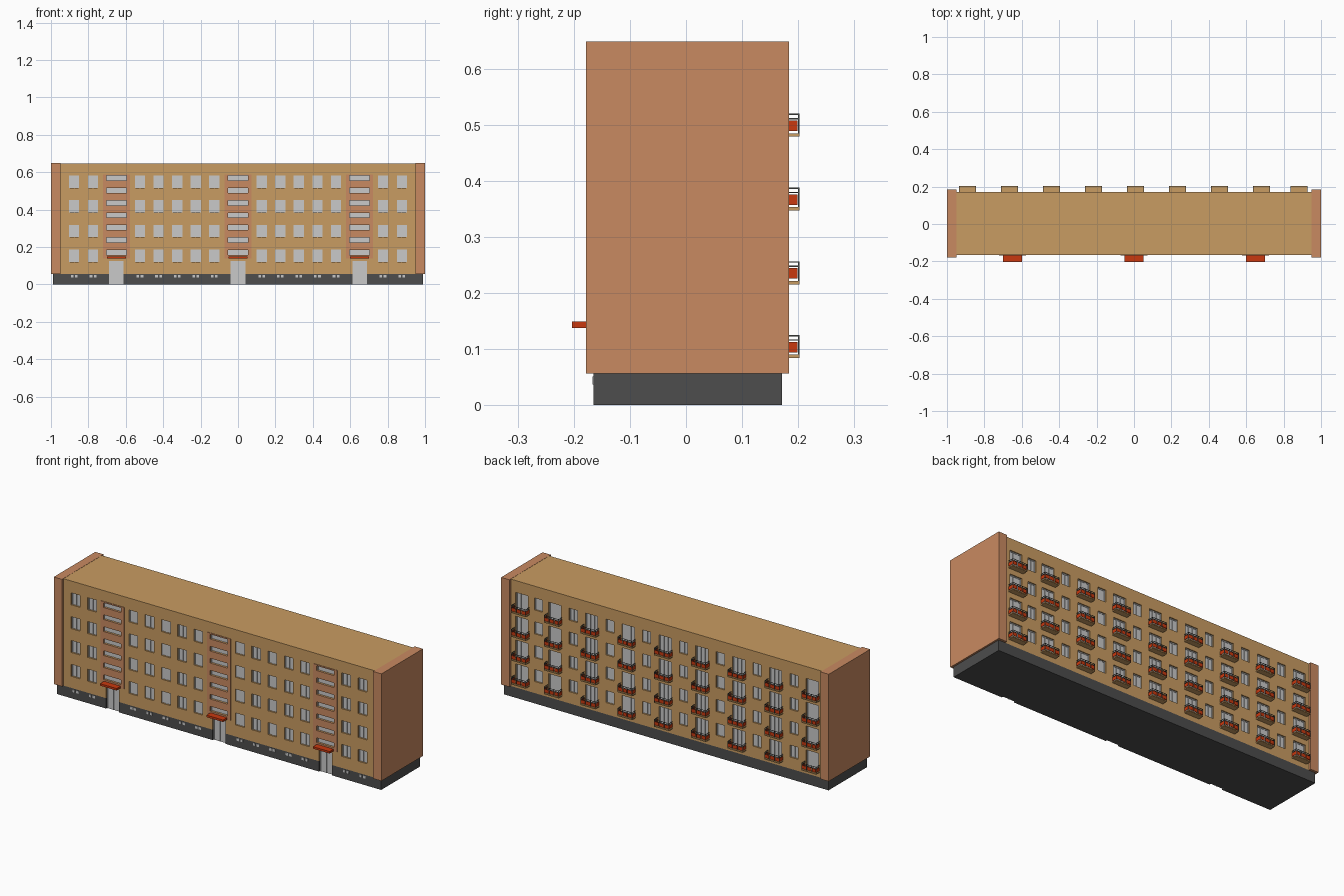
import bpy, bmesh
from mathutils import Vector

if "Cube" in bpy.data.objects:
    bpy.data.objects.remove(bpy.data.objects["Cube"])


def mat(name, r, g, b):
    lin = [(c / 255 / 12.92 if c < 11 else ((c / 255 + 0.055) / 1.055) ** 2.4) for c in (r, g, b)]
    m = bpy.data.materials.new(name)
    m.diffuse_color = (*lin, 1)
    m.use_nodes = True
    m.node_tree.nodes["Principled BSDF"].inputs["Base Color"].default_value = m.diffuse_color
    return m


TAN = mat("tan plaster", 201, 156, 98)
SALMON = mat("salmon plaster", 201, 138, 97)
DARK = mat("dark plinth", 77, 77, 77)
PALE = mat("pale glazing", 202, 202, 202)
RED = mat("red panels", 201, 57, 15)
RAIL = mat("railing grey", 78, 80, 76)


def boxes(name, material, items):
    """One object made from boxes (x0, x1, y0, y1, z0, z1)."""
    bm = bmesh.new()
    for x0, x1, y0, y1, z0, z1 in items:
        vs = bmesh.ops.create_cube(bm, size=1)["verts"]
        for v in vs:
            v.co = Vector((x0 if v.co.x < 0 else x1,
                           y0 if v.co.y < 0 else y1,
                           z0 if v.co.z < 0 else z1))
    bmesh.ops.recalc_face_normals(bm, faces=bm.faces)
    me = bpy.data.meshes.new(name)
    bm.to_mesh(me)
    bm.free()
    me.materials.append(material)
    ob = bpy.data.objects.new(name, me)
    bpy.context.collection.objects.link(ob)
    return ob


YF, YB = -0.165, 0.171           # facade planes
DEPTH = 0.012                    # window recess
STEP = 0.1315                    # storey height
stairs = [-0.65, 0, 0.65]
front_x = [s * x for s in (-1, 1) for x in (0.876, 0.775, 0.524, 0.425, 0.325, 0.226, 0.127)]
balcony_x = [-0.891, -0.666, -0.441, -0.217, 0.008, 0.233, 0.457, 0.681, 0.882]
back_x = [(a + b) / 2 for a, b in zip(balcony_x, balcony_x[1:])]

# openings: (x, half width, z0, z1, side, number of panes)
openings = []
for i in range(4):
    zc = 0.154 + STEP * i
    openings += [(x, 0.027, zc - 0.033, zc + 0.033, -1, 2) for x in front_x]
    openings += [(x, 0.025, zc - 0.033, zc + 0.033, 1, 2) for x in back_x]
    openings += [(x, 0.038, zc - 0.063, zc + 0.033, 1, 3) for x in balcony_x]
for s in stairs:
    openings += [(s, 0.053, 0.158 + 0.0662 * k, 0.184 + 0.0662 * k, -1, 3) for k in range(7)]
doors = [(s, 0.039, 0.0, 0.124, -1, 2) for s in stairs]

# main volumes
body = boxes("main_block", TAN, [(-0.96, 0.96, YF, YB, 0.057, 0.647)])
plinth = boxes("plinth", DARK, [(-0.99, 0.99, YF, YB, 0, 0.057)])
boxes("end_walls", SALMON, [(-1, -0.95, -0.178, 0.184, 0.057, 0.648),
                            (0.95, 1, -0.178, 0.184, 0.057, 0.648)])
stair_panels = boxes("stair_panels", SALMON,
                     [(s - 0.073, s + 0.073, YF - 0.003, YF + 0.003, 0.138, 0.588) for s in stairs])


# recess cutters, glazing and frames
def slab(o, near, far, grow=0.0):
    x, w, z0, z1, side, n = o
    face = YF if side < 0 else YB
    ys = sorted((face + side * near, face + side * far))
    return (x - w - grow, x + w + grow, *ys, z0 - grow, z1 + grow)


def cutter(name, items):
    ob = boxes(name, DARK, items)
    ob.hide_render = True
    return ob


def cut(target, tool):
    mod = target.modifiers.new("openings", 'BOOLEAN')
    mod.operation = 'DIFFERENCE'
    mod.solver = 'EXACT'
    mod.object = tool
    bpy.context.view_layer.objects.active = target
    bpy.ops.object.modifier_apply(modifier=mod.name)


door_cuts = [(s - 0.039, s + 0.039, YF - 0.02, YF + DEPTH, -0.02, 0.124) for s in stairs]
tool = cutter("opening_cutter", [slab(o, 0.02, -DEPTH) for o in openings] + door_cuts)
for target in (body, plinth, stair_panels):
    cut(target, tool)
bpy.data.objects.remove(tool)

boxes("window_glass", PALE, [slab(o, -DEPTH - 0.001, -DEPTH + 0.003) for o in openings])
boxes("entrance_doors", PALE, [slab(o, -DEPTH - 0.001, -DEPTH + 0.003) for o in doors])
bars = []
for x, w, z0, z1, side, n in openings + doors:
    for k in range(n + 1):       # jambs and mullions
        c = x - w + 0.002 + k * (2 * w - 0.004) / n
        bars.append(slab((c, 0.002, z0, z1, side, 1), -DEPTH, -DEPTH + 0.006))
    bars.append(slab((x, w, z1 - 0.004, z1, side, 1), -DEPTH, -DEPTH + 0.006))
boxes("window_frames", PALE, bars)

# basement vents in pairs under the front windows
boxes("basement_vents", PALE, [(x + d - 0.007, x + d + 0.007, YF - 0.002, YF + 0.002, 0.037, 0.051)
                               for x in front_x for d in (-0.011, 0.011)])

# entrance canopies
boxes("entrance_canopies", RED,
      [(s - 0.051, s + 0.051, -0.203, YF, 0.138, 0.149) for s in stairs])

# balconies: floor slab, railing and red panels
floors, rails, panels = [], [], []
Y1, T = 0.202, 0.0022
for bx in balcony_x:
    x0, x1 = bx - 0.045, bx + 0.045
    for i in range(4):
        z = 0.084 + STEP * i
        top = z + 0.041
        floors.append((x0, x1, YB - 0.002, Y1, z, z + 0.006))
        for k in range(4):       # front posts
            c = x0 + T / 2 + k * (x1 - x0 - T) / 3
            rails.append((c - T / 2, c + T / 2, Y1 - T, Y1, z + 0.006, top))
        for h in (top - T, z + 0.031):
            rails.append((x0, x1, Y1 - T, Y1, h, h + T))
            rails += [(a, a + T, YB, Y1, h, h + T) for a in (x0, x1 - T)]
        for k in range(3):       # front panels between posts
            a = x0 + k * 0.03
            panels.append((a + 0.003, a + 0.027, Y1 - 0.002, Y1 - 0.0005, z + 0.010, z + 0.029))
        panels += [(a, a + 0.0015, YB, Y1 - 0.003, z + 0.010, z + 0.029) for a in (x0, x1 - 0.0015)]
boxes("balcony_floors", TAN, floors)
boxes("balcony_railings", RAIL, rails)
boxes("balcony_panels", RED, panels)
